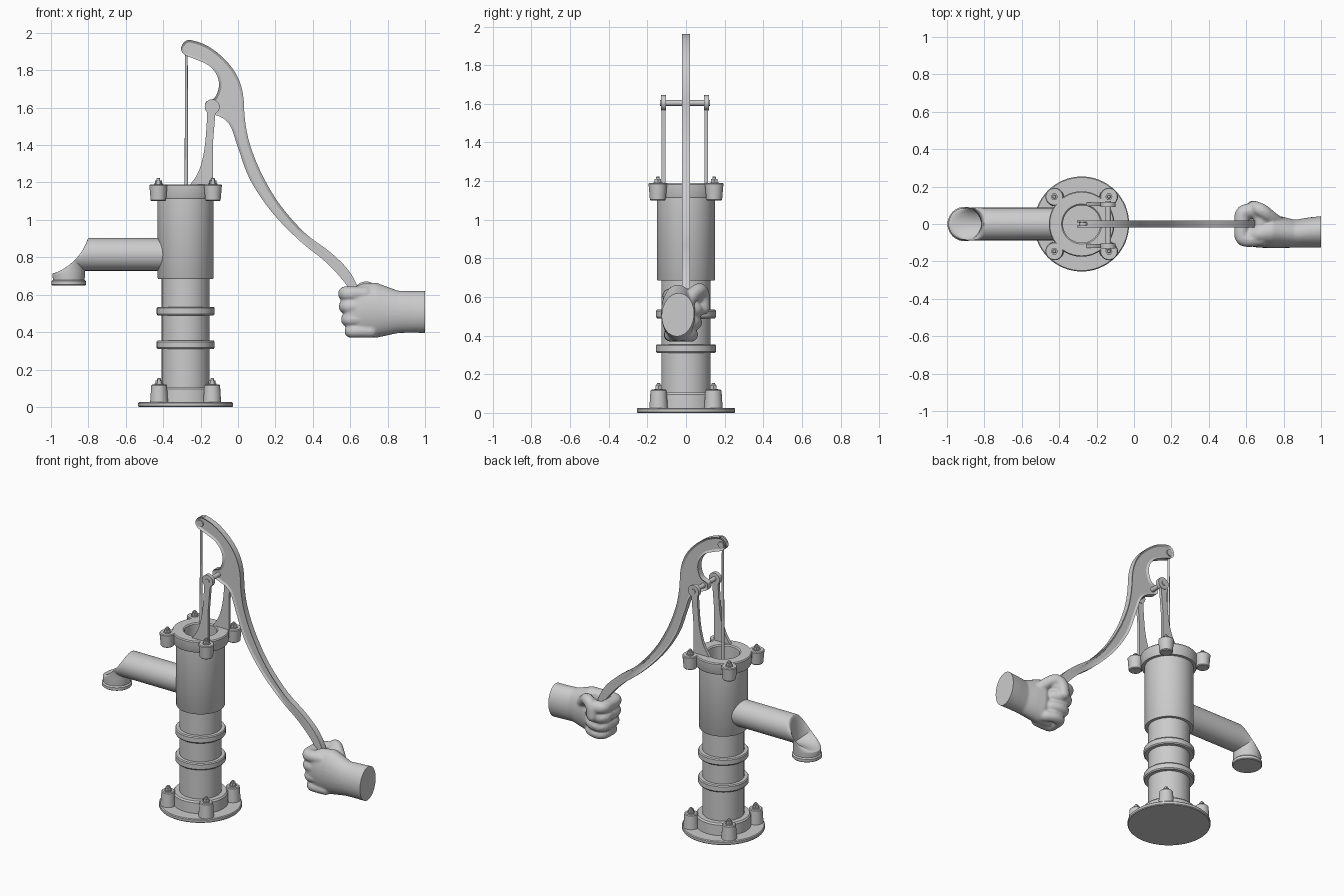
import bpy, bmesh
from math import sin, cos, pi
from mathutils import Vector

if "Cube" in bpy.data.objects:
    bpy.data.objects.remove(bpy.data.objects["Cube"])

CX = -0.28  # pump axis


def finish(bm, name, angle=0.6):
    bmesh.ops.recalc_face_normals(bm, faces=bm.faces[:])
    me = bpy.data.meshes.new(name)
    bm.to_mesh(me)
    bm.free()
    ob = bpy.data.objects.new(name, me)
    bpy.context.collection.objects.link(ob)
    bpy.ops.object.select_all(action='DESELECT')
    ob.select_set(True)
    bpy.context.view_layer.objects.active = ob
    bpy.ops.object.shade_smooth_by_angle(angle=angle)
    return ob


def loft(bm, rings):
    vs = [[bm.verts.new(p) for p in r] for r in rings]
    n = len(vs[0])
    for a, b in zip(vs, vs[1:]):
        for i in range(n):
            bm.faces.new((a[i], a[(i + 1) % n], b[(i + 1) % n], b[i]))
    bm.faces.new(vs[0][::-1])
    bm.faces.new(vs[-1])


def ring(c, u, v, n):
    c, u, v = Vector(c), Vector(u), Vector(v)
    return [c + u * cos(2 * pi * i / n) + v * sin(2 * pi * i / n) for i in range(n)]


def turned(bm, prof, x=CX, y=0, n=64):
    loft(bm, [ring((x, y, z), (r, 0, 0), (0, r, 0), n) for r, z in prof])


def turned_part(name, prof, x=CX, y=0, n=64):
    bm = bmesh.new()
    turned(bm, prof, x, y, n)
    return finish(bm, name)


def pin(name, x, z, r, y0, y1):
    bm = bmesh.new()
    loft(bm, [ring((x, y, z), (r, 0, 0), (0, 0, r), 24) for y in (y0, y1)])
    return finish(bm, name)


def spline(pts, closed=True, steps=5):
    pts = [Vector(p) for p in pts]
    n, out = len(pts), []
    get = lambda i: pts[i % n] if closed else pts[max(0, min(n - 1, i))]
    for i in range(n if closed else n - 1):
        a, b, c, d = (get(i + k) for k in (-1, 0, 1, 2))
        for s in range(steps):
            t = s / steps
            out.append(0.5 * (2 * b + (c - a) * t + (2 * a - 5 * b + 4 * c - d) * t * t
                              + (3 * b - a - 3 * c + d) * t ** 3))
    return out if closed else out + [pts[-1]]


# Base flange, lower pipe and its two rings
turned_part("base_flange", [(0.25, 0), (0.254, 0.005), (0.254, 0.02), (0.249, 0.025)])
turned_part("base_collar", [(0.17, 0.02), (0.168, 0.095), (0.16, 0.105), (0.12, 0.105)])
turned_part("lower_pipe", [(0.128, 0.02), (0.128, 0.7)])
for i, z in enumerate((0.31, 0.49)):
    turned_part(f"pipe_ring_{i}", [(0.12, z), (0.15, z), (0.155, z + 0.007), (0.155, z + 0.038),
                                   (0.15, z + 0.045), (0.12, z + 0.045)])

# Barrel with open collar on top
turned_part("barrel", [(0.12, 0.685), (0.147, 0.685), (0.15, 0.69), (0.15, 1.112), (0.168, 1.112),
                       (0.172, 1.12), (0.175, 1.183), (0.17, 1.19), (0.107, 1.19), (0.1, 1.183),
                       (0.1, 1.08), (0.01, 1.08)])

# Bolted lugs around both collars
for tag, off, prof, top in (
        ("lower", 0.142, [(0.048, 0.02), (0.042, 0.115), (0.037, 0.12)], 0.12),
        ("upper", 0.146, [(0.036, 1.1), (0.041, 1.105), (0.048, 1.185), (0.044, 1.19)], 1.19)):
    for i, (sx, sy) in enumerate(((1, 1), (1, -1), (-1, 1), (-1, -1))):
        x, y = CX + sx * off, sy * off
        turned_part(f"{tag}_lug_{i}", prof, x, y, 32)
        bm = bmesh.new()
        turned(bm, [(0.024, top - 0.002), (0.024, top + 0.004)], x, y, 20)
        turned(bm, [(0.019, top + 0.003), (0.019, top + 0.021)], x, y, 6)
        turned(bm, [(0.01, top + 0.02), (0.01, top + 0.03), (0.007, top + 0.034)], x, y, 14)
        finish(bm, f"{tag}_bolt_{i}")

# Spout: straight pipe, elbow and lip
bm = bmesh.new()
R, r = 0.105, 0.087
rings = [ring((-0.35, 0, 0.815), (0, r, 0), (0, 0, r), 40)]
for k in range(17):
    a = pi / 2 * k / 16
    rings.append(ring((-0.8 - R * sin(a), 0, 0.71 + R * cos(a)), (0, r, 0),
                      (r * sin(a), 0, r * cos(a)), 40))
rings.append(ring((-0.905, 0, 0.66), (0, 0.083, 0), (0.083, 0, 0), 40))
loft(bm, rings)
finish(bm, "spout")
turned_part("spout_lip", [(0.088, 0.65), (0.092, 0.654), (0.092, 0.672), (0.084, 0.68)], -0.905, 0, 40)

# Pump rod
turned_part("pump_rod", [(0.01, 1.07), (0.007, 1.92)], -0.276, 0, 16)

# Pair of lever supports with round eyes, and the pivot bar
side = spline([(-0.165, 1.58), (-0.167, 1.52), (-0.18, 1.375), (-0.21, 1.26), (-0.258, 1.185)], False)
for i, y in enumerate((-0.117, 0.105)):
    bm = bmesh.new()
    outline = [(p.x, p.y) for p in (s.to_3d() for s in side)] + [(-0.135, 1.185), (-0.135, 1.4), (-0.12, 1.58)]
    loft(bm, [[(px, yy, pz) for px, pz in outline] for yy in (y - 0.01, y + 0.01)])
    finish(bm, f"lever_support_{i}")
    pin(f"support_eye_{i}", -0.138, 1.605, 0.04, y - 0.013, y + 0.013)
pin("pivot_bar", -0.138, 1.605, 0.015, -0.135, 0.123)

# Lever: curved plate with raised rim, flush again near the grip
outline = spline([
    (-0.305, 1.915), (-0.285, 1.953), (-0.246, 1.96), (-0.16, 1.928), (-0.07, 1.858), (-0.005, 1.77),
    (0.027, 1.67), (0.037, 1.537), (0.064, 1.403), (0.128, 1.243), (0.225, 1.08), (0.358, 0.93),
    (0.49, 0.83), (0.588, 0.734), (0.645, 0.63), (0.665, 0.52), (0.625, 0.51), (0.597, 0.62),
    (0.545, 0.696), (0.455, 0.787), (0.33, 0.888), (0.182, 1.04), (0.064, 1.216), (0.0, 1.387),
    (-0.037, 1.494), (-0.075, 1.54), (-0.125, 1.563), (-0.17, 1.585), (-0.172, 1.63), (-0.128, 1.65),
    (-0.107, 1.69), (-0.102, 1.735), (-0.118, 1.783), (-0.16, 1.828), (-0.23, 1.86), (-0.285, 1.882)], True, 4)
bm = bmesh.new()
loft(bm, [[(p.x, y, p.y) for p in outline] for y in (-0.02, 0.02)])
bmesh.ops.recalc_face_normals(bm, faces=bm.faces[:])
for cap in [f for f in bm.faces if len(f.verts) > 4]:
    bmesh.ops.inset_region(bm, faces=[cap], thickness=0.013, depth=-0.009, use_even_offset=True)
for v in bm.verts:
    if v.co.x > 0.37:
        v.co.y = 0.02 if v.co.y > 0 else -0.02
lever = finish(bm, "lever", 0.5)
# Slot in the lever head for the rod
bm = bmesh.new()
bmesh.ops.create_cube(bm, size=1)
for v in bm.verts:
    v.co = Vector((-0.29 + v.co.x * 0.08, v.co.y * 0.018, 1.92 + v.co.z * 0.12))
cutter = finish(bm, "slot_cutter")
cutter.hide_render = True
cutter.hide_set(True)
cut = lever.modifiers.new("slot", 'BOOLEAN')
cut.operation = 'DIFFERENCE'
cut.object = cutter
pin("rod_pin", -0.272, 1.915, 0.022, -0.019, 0.019)

# Gripping hand: wrist and palm loft, curled fingers and thumb fused together
bm = bmesh.new()
loft(bm, [ring((x, yc, zc), (0, ry, 0.25 * ry), (0, -0.1 * rz, rz), 32) for x, yc, zc, ry, rz in (
    (1.04, -0.04, 0.508, 0.086, 0.111), (0.94, -0.045, 0.508, 0.08, 0.11),
    (0.86, -0.052, 0.508, 0.074, 0.111), (0.8, -0.045, 0.512, 0.082, 0.128),
    (0.74, -0.04, 0.517, 0.088, 0.146), (0.66, -0.05, 0.515, 0.075, 0.143),
    (0.6, -0.055, 0.51, 0.058, 0.118), (0.575, -0.055, 0.51, 0.045, 0.1))])


def digit(pts, rad):
    for p in spline(pts, False, 7):
        g = bmesh.ops.create_icosphere(bm, subdivisions=2, radius=rad)
        bmesh.ops.translate(bm, verts=g["verts"], vec=p)


for z, dx, dy, rad in ((0.605, 0, 0.012, 0.041), (0.537, 0.004, 0.002, 0.041),
                       (0.468, 0.014, -0.012, 0.039), (0.404, 0.03, -0.03, 0.036)):
    digit([(0.68 + dx, -0.078, z), (0.585 + dx, -0.078, z), (0.576 + dx, -0.01 + dy, z),
           (0.582 + dx, 0.045 + dy, z), (0.625 + dx, 0.058 + dy, z), (0.67 + dx, 0.04 + dy, z),
           (0.68 + dx, 0.0, z)], rad)
digit([(0.79, -0.01, 0.55), (0.73, 0.035, 0.61), (0.685, 0.07, 0.635),
       (0.648, 0.086, 0.61), (0.637, 0.088, 0.545)], 0.038)
raw = finish(bm, "hand_raw")
rm = raw.modifiers.new("fuse", 'REMESH')
rm.mode = 'VOXEL'
rm.voxel_size = 0.007
sm = raw.modifiers.new("soften", 'SMOOTH')
sm.factor, sm.iterations = 0.5, 6
fused = bpy.data.meshes.new_from_object(raw.evaluated_get(bpy.context.evaluated_depsgraph_get()))
bpy.data.objects.remove(raw)
# Flat cut across the wrist
bm = bmesh.new()
bm.from_mesh(fused)
bmesh.ops.bisect_plane(bm, geom=bm.verts[:] + bm.edges[:] + bm.faces[:], plane_co=(1, 0, 0),
                       plane_no=(1, 0, 0), clear_outer=True)
bmesh.ops.holes_fill(bm, edges=[e for e in bm.edges if e.is_boundary], sides=0)
finish(bm, "hand", 0.9)
